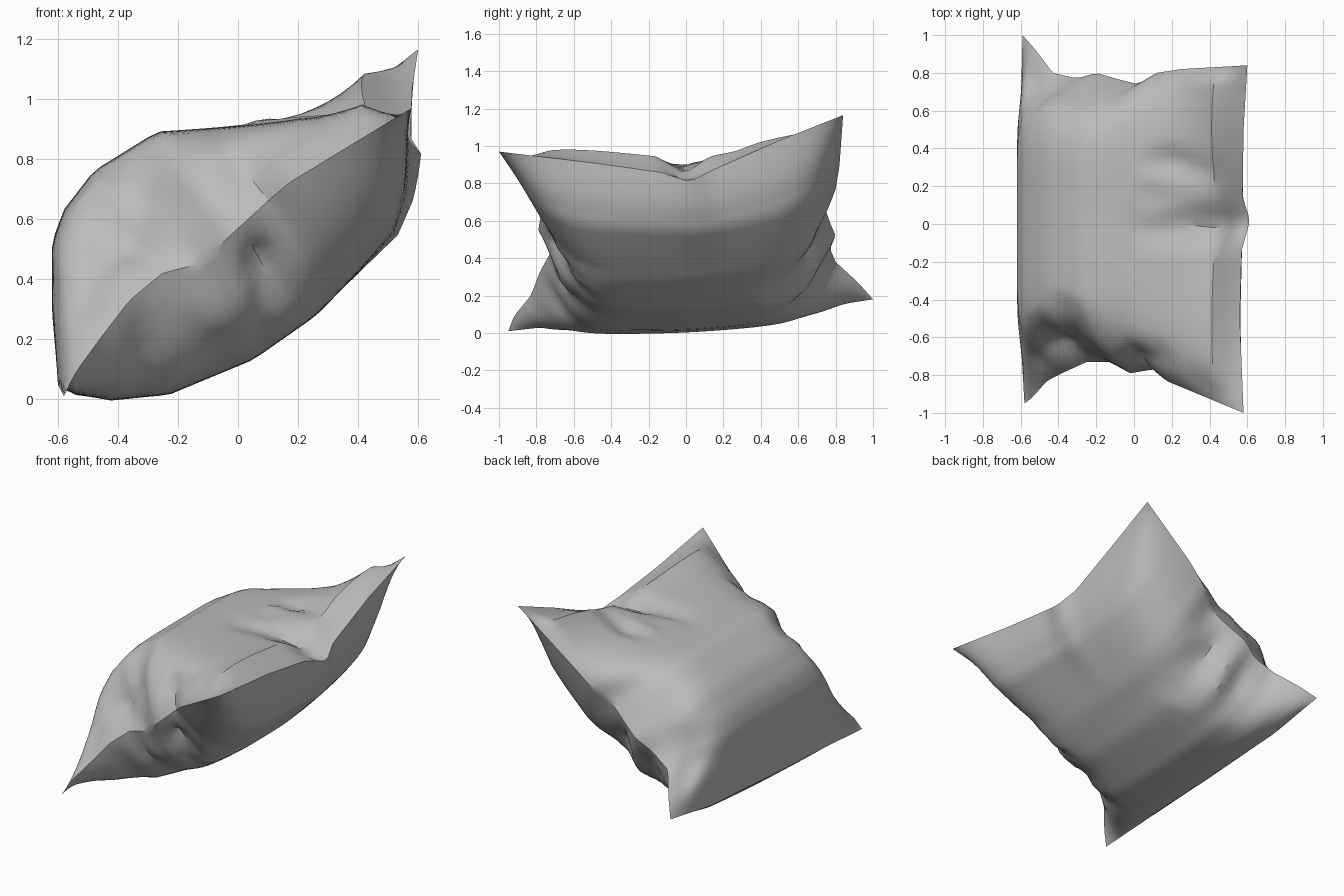
import bpy, bmesh, math
from mathutils import Vector

cube = bpy.data.objects.get("Cube")
if cube:
    bpy.data.objects.remove(cube, do_unlink=True)

NU, NV = 40, 54


def along(points, t):
    """Point at fraction t of a polyline's length."""
    pts = [Vector(p) for p in points]
    left = t * sum((b - a).length for a, b in zip(pts, pts[1:]))
    for a, b in zip(pts, pts[1:]):
        step = (b - a).length
        if left <= step:
            return a.lerp(b, left / step)
        left -= step
    return pts[-1]


# Four seams meeting at the pinched corners
low_front, high_front = (-.58, -.95, .01), (.58, -1, .97)
low_back, high_back = (-.59, 1, .18), (.60, .84, 1.165)
front_seam = [low_front, (-.54, -.92, .09), (-.46, -.83, .2), (-.36, -.78, .33), (-.25, -.73, .42),
              (-.13, -.73, .45), (-.02, -.79, .55), (.1, -.77, .66), (.17, -.83, .72), high_front]
back_seam = [low_back, (-.52, .92, .27), (-.43, .8, .38), (-.3, .77, .45), (-.2, .8, .52),
             (-.1, .77, .59), (.02, .74, .68), (.12, .8, .77), (.25, .82, .89), high_back]
low_seam = [low_front, (-.6, -.6, .05), (-.6, 0, .08), (-.6, .6, .12), low_back]
high_seam = [high_front, (.56, -.5, .91), (.57, -.14, .86), (.615, .02, .81), (.575, .14, .87),
             (.58, .5, 1.03), high_back]

# Cross-sections through the middle, from low seam to high seam
upper_profile = [(-.6, 0, .08), (-.62, 0, .3), (-.62, 0, .52), (-.58, 0, .63), (-.48, 0, .76),
                 (-.27, 0, .89), (0, 0, .905), (.22, 0, .92), (.44, 0, .91), (.6, 0, .81)]
lower_profile = [(-.6, 0, .08), (-.55, 0, .03), (-.42, 0, .0), (-.23, 0, .015), (.05, 0, .13),
                 (.26, 0, .275), (.53, 0, .54), (.58, 0, .66), (.595, 0, .75), (.6, 0, .81)]

# Folds: start (u, v), end (u, v), depth (negative is a ridge), width
upper_folds = [
    ((.97, .02), (.70, -.03), .08, .08), ((.70, .03), (.82, .10), -.025, .05),
    ((.76, .40), (.90, .33), .04, .07), ((.72, .30), (.84, .27), -.02, .05),
    ((.90, .90), (.90, .28), -.06, .13), ((.90, -.75), (.90, -.2), -.03, .10),
    ((.36, -.92), (.46, -.74), .12, .12), ((.22, -.93), (.30, -.78), .06, .08),
    ((.42, -.95), (.37, -.68), -.04, .06), ((.62, -.95), (.72, -.82), .05, .06),
    ((.16, .95), (.26, .85), .05, .08), ((.36, .95), (.42, .84), .04, .07),
]
lower_folds = [
    ((.55, -.93), (.55, -.88), .09, .08), ((.55, -.92), (.48, -.72), .05, .05),
    ((.41, -.93), (.48, -.92), -.04, .06), ((.61, -.92), (.61, -.76), -.03, .05),
    ((.25, -.95), (.22, -.74), .05, .06),
    ((.45, .95), (.44, .66), .08, .09), ((.52, .95), (.56, .80), -.03, .06),
    ((.30, .95), (.26, .80), .06, .08),
]


def seam_patch(u, s):
    """Surface stretched between the four seams."""
    a, b = Vector(low_front), Vector(high_front)
    c, d = Vector(low_back), Vector(high_back)
    across = along(front_seam, u).lerp(along(back_seam, u), s)
    lengthwise = along(low_seam, s).lerp(along(high_seam, s), u)
    return across + lengthwise - a.lerp(b, u).lerp(c.lerp(d, u), s)


def stuffed(profile, tilt, u, v):
    """Full cross-section that meets the patch only at the low and high seams."""
    s = (v + 1) / 2
    lift = Vector((0, 0, tilt * max(0, v + .25) ** 2))
    low_gap = along(low_seam, s) - Vector(profile[0]) - lift
    high_gap = along(high_seam, s) - Vector(profile[-1]) - lift
    return along(profile, u) + lift + low_gap * (1 - u) ** 8 + high_gap * u ** 7


def fold_depth(u, v, folds):
    total = 0
    p = Vector((u, v / 2))
    for start, end, depth, width in folds:
        a, b = Vector((start[0], start[1] / 2)), Vector((end[0], end[1] / 2))
        t = max(0, min(1, (p - a).dot(b - a) / (b - a).length_squared))
        near = max(0, 1 - (p - a.lerp(b, t)).length / width)
        total += depth * near * (1 - .6 * t)
    rim = min(u, 1 - u, (1 - abs(v)) / 2)
    return total * min(1, rim * 16)


def add_sheet(bm, profile, tilt, folds, side):
    rows = []
    for i in range(NU + 1):
        u = i / NU
        row = []
        for j in range(NV + 1):
            v = math.sin((2 * j / NV - 1) * 1.35) / math.sin(1.35)
            edge = seam_patch(u, (v + 1) / 2)
            full = stuffed(profile, tilt, u, v)
            full.y = edge.y
            spot = edge.lerp(full, 1 - abs(v) ** 6)
            outward = Vector((-.5 * side, 1.1 * v ** 5, .86 * side)).normalized()
            row.append(bm.verts.new(spot - outward * fold_depth(u, v, folds)))
        rows.append(row)
    for r, q in zip(rows, rows[1:]):
        for j in range(NV):
            face = [r[j], q[j], q[j + 1], r[j + 1]]
            bm.faces.new(face[::side])


# Stuffed cushion: an upper and a lower sheet welded along the seams
bm = bmesh.new()
add_sheet(bm, upper_profile, 0, upper_folds, 1)
add_sheet(bm, lower_profile, .07, lower_folds, -1)
bmesh.ops.remove_doubles(bm, verts=bm.verts, dist=.0005)
bmesh.ops.recalc_face_normals(bm, faces=bm.faces)
mesh = bpy.data.meshes.new("pillow")
bm.to_mesh(mesh)
bm.free()
pillow = bpy.data.objects.new("pillow", mesh)
bpy.context.collection.objects.link(pillow)

# Grey cloth
cloth = bpy.data.materials.new("grey_cloth")
cloth.use_nodes = True
cloth.diffuse_color = (.5, .5, .5, 1)
cloth.node_tree.nodes["Principled BSDF"].inputs["Base Color"].default_value = (.5, .5, .5, 1)
mesh.materials.append(cloth)

bpy.ops.object.select_all(action='DESELECT')
pillow.select_set(True)
bpy.context.view_layer.objects.active = pillow
bpy.ops.object.shade_smooth_by_angle(angle=math.radians(32))
